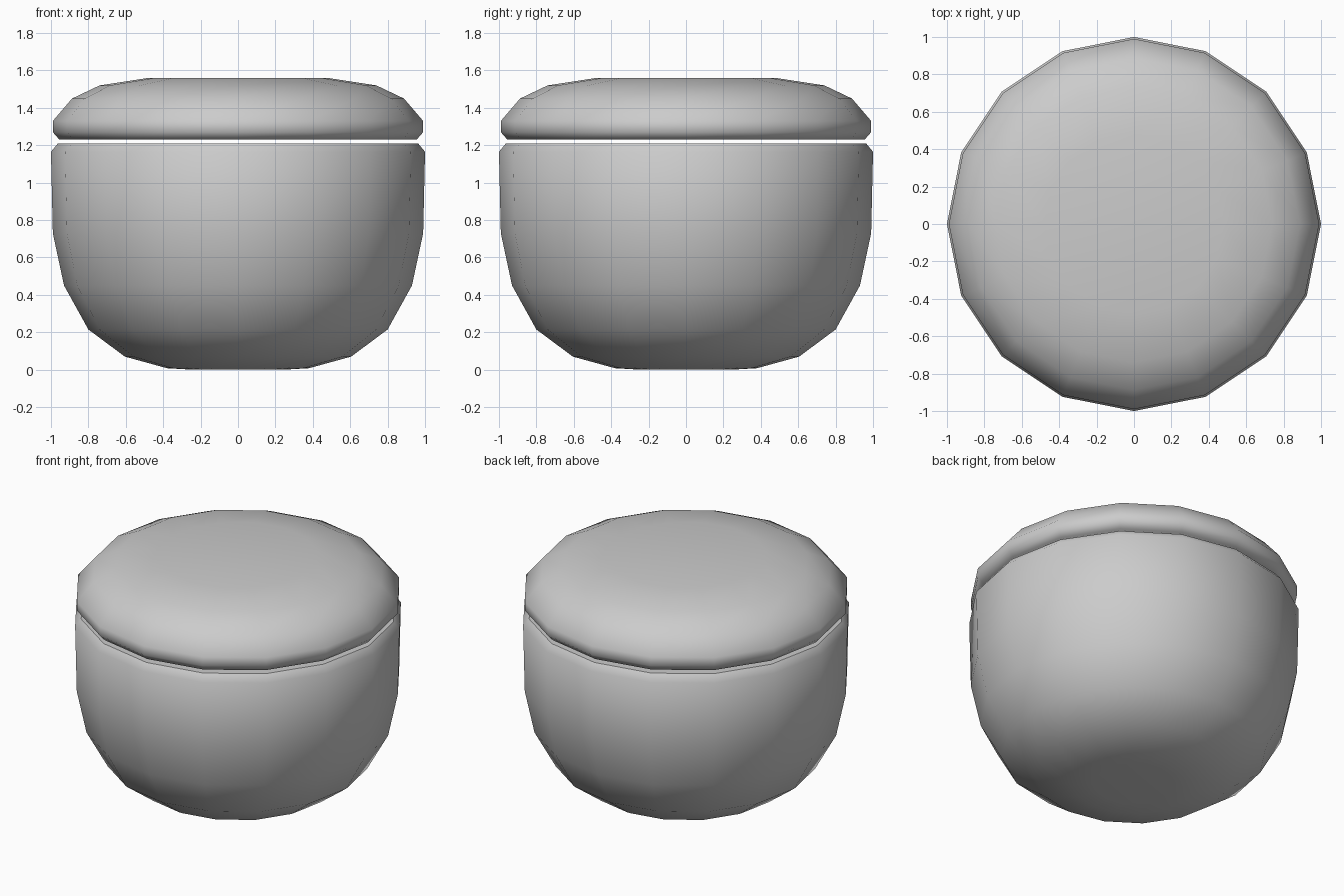
import bpy, bmesh
from math import cos, sin, radians, tau

if "Cube" in bpy.data.objects:
    bpy.data.objects.remove(bpy.data.objects["Cube"])

SIDES = 16


def lathe(name, profile):
    """Turn a (radius, height) profile, listed bottom to top, into a closed solid."""
    bm = bmesh.new()
    rings = [[bm.verts.new((r * cos(tau * i / SIDES), r * sin(tau * i / SIDES), z))
              for i in range(SIDES)] for r, z in profile]
    for low, high in zip(rings, rings[1:]):
        for i in range(SIDES):
            j = (i + 1) % SIDES
            bm.faces.new((low[i], low[j], high[j], high[i]))
    bm.faces.new(rings[0][::-1])
    bm.faces.new(rings[-1])
    mesh = bpy.data.meshes.new(name)
    bm.to_mesh(mesh)
    bm.free()
    obj = bpy.data.objects.new(name, mesh)
    bpy.context.collection.objects.link(obj)
    bpy.ops.object.select_all(action='DESELECT')
    obj.select_set(True)
    bpy.context.view_layer.objects.active = obj
    bpy.ops.object.shade_smooth_by_angle(angle=radians(50))
    return obj


# Rounded jar body with a chamfered rim
lathe("jar_body", [(0.24, 0.0), (0.38, 0.008), (0.605, 0.07), (0.80, 0.215),
                   (0.93, 0.45), (0.99, 0.73), (1.0, 1.165), (0.963, 1.21)])

# Domed lid floating just above the rim
lathe("jar_lid", [(0.955, 1.23), (0.99, 1.27), (0.99, 1.33), (0.887, 1.45),
                  (0.74, 1.52), (0.48, 1.56)])
